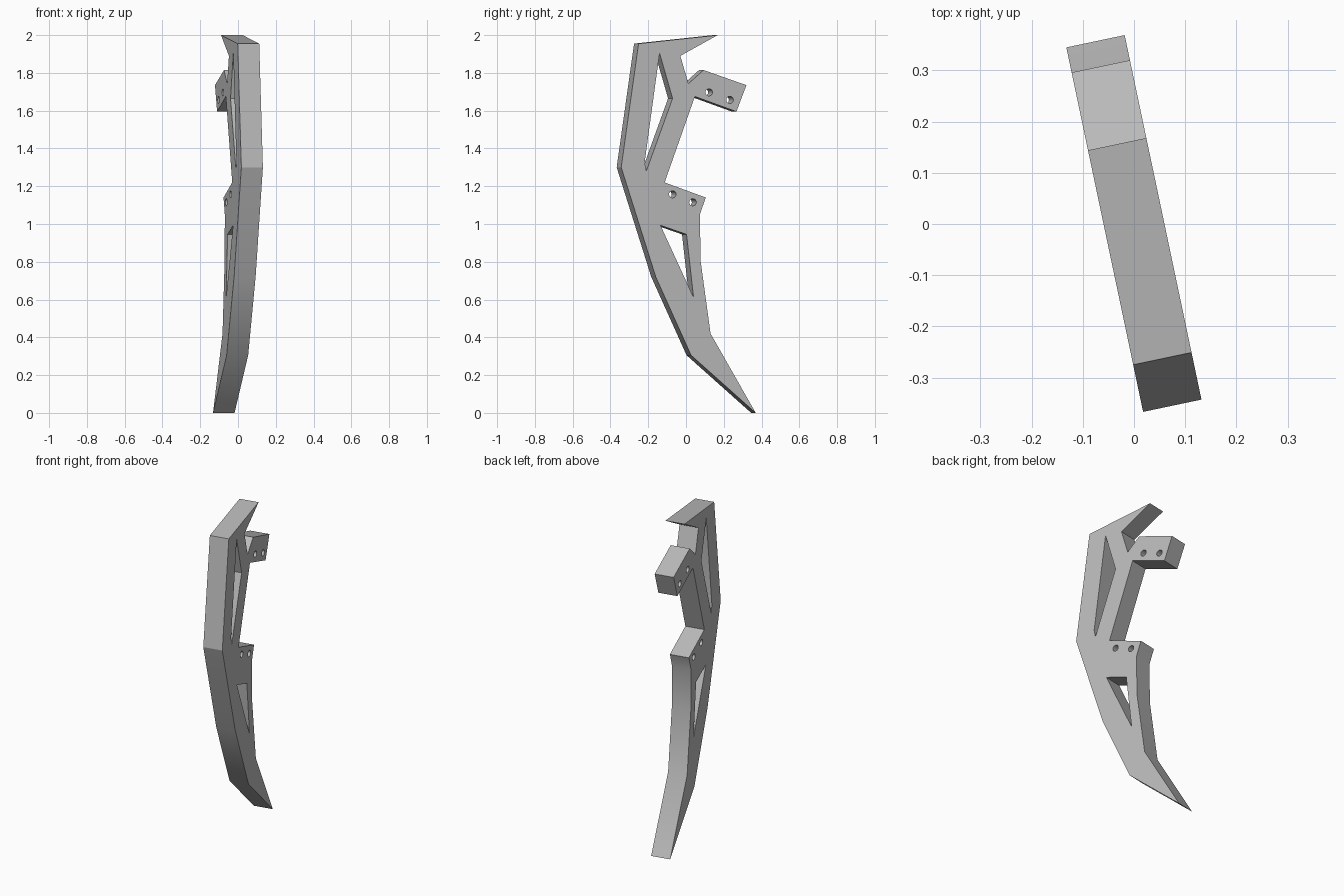
import bpy, bmesh, math

cube = bpy.data.objects.get("Cube")
if cube:
    bpy.data.objects.remove(cube, do_unlink=True)

THICKNESS = 0.1165
TURN = math.radians(11.9)

grey = bpy.data.materials.new("plain_grey")
grey.use_nodes = True
colour = (0.5, 0.5, 0.5, 1)
grey.diffuse_color = colour
grey.node_tree.nodes["Principled BSDF"].inputs["Base Color"].default_value = colour

# Side profile of the plate as (depth, height)
outline = [(-.251, 1.955), (.168, 2), (-.03, 1.89), (.013, 1.743), (.093, 1.815),
           (.32, 1.735), (.267, 1.595), (.047, 1.675), (-.113, 1.22), (.105, 1.14),
           (.073, 1.05), (.078, .80), (.13, .42), (.369, 0), (.027, .305),
           (-.16, .72), (-.343, 1.30)]
upper_window = [(-.14, 1.905), (-.071, 1.665), (-.21, 1.28), (-.219, 1.325)]
lower_window = [(-.135, .993), (.003, .945), (.04, .612)]
bolt_holes = [(.122, 1.697), (.232, 1.657), (-.071, 1.157), (.036, 1.115)]


def circle(cy, cz, r=0.019, n=16):
    return [(cy + r * math.cos(math.tau * i / n), cz + r * math.sin(math.tau * i / n))
            for i in range(n)]


# Filled, extruded profile with the windows and bolt holes left open
curve = bpy.data.curves.new("bracket_plate", "CURVE")
curve.dimensions = "2D"
curve.fill_mode = "BOTH"
curve.extrude = THICKNESS / 2
shift = math.sin(TURN) * THICKNESS / 2
for loop in [outline, upper_window, lower_window] + [circle(*c) for c in bolt_holes]:
    spline = curve.splines.new("POLY")
    spline.points.add(len(loop) - 1)
    spline.use_cyclic_u = True
    for point, (y, z) in zip(spline.points, loop):
        point.co = ((y - shift) / math.cos(TURN), z, 0, 1)

plate = bpy.data.objects.new("bracket_plate", curve)
bpy.context.collection.objects.link(plate)
plate.rotation_euler = (math.pi / 2, 0, math.pi / 2 + TURN)
bpy.ops.object.select_all(action="DESELECT")
plate.select_set(True)
bpy.context.view_layer.objects.active = plate
bpy.ops.object.convert(target="MESH")

# Weld the caps to the rim
mesh = plate.data
bm = bmesh.new()
bm.from_mesh(mesh)
bmesh.ops.remove_doubles(bm, verts=bm.verts, dist=0.0005)
bmesh.ops.recalc_face_normals(bm, faces=bm.faces)
bm.to_mesh(mesh)
bm.free()
mesh.materials.clear()
mesh.materials.append(grey)
bpy.ops.object.shade_smooth_by_angle(angle=math.radians(25))
